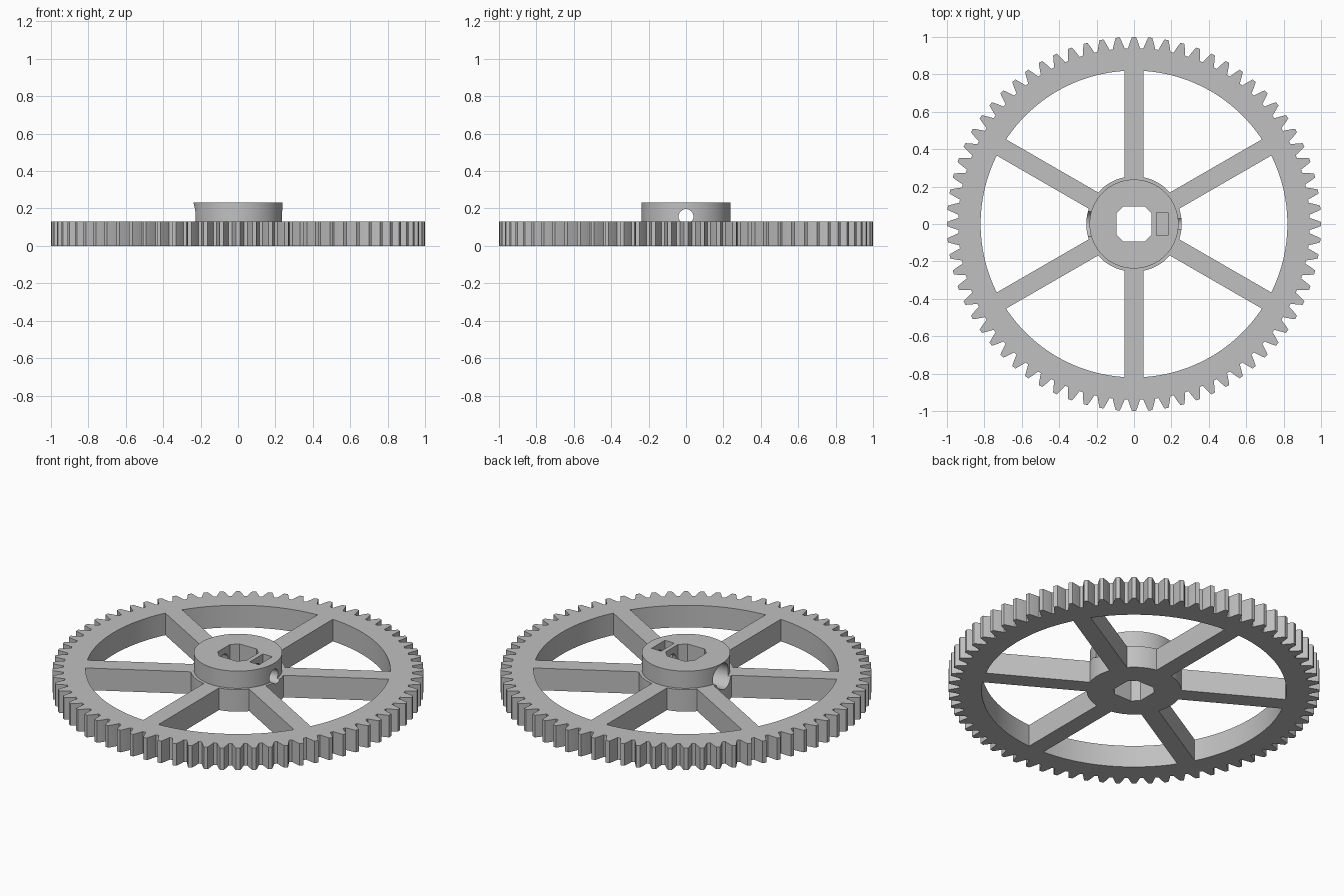
import bpy
import bmesh
from math import pi, sin, cos, asin, radians
from mathutils import Matrix

TEETH = 72
WHEEL_H, BOSS_TOP = 0.131, 0.233
HUB_R, BOSS_R, RIM_R = 0.255, 0.238, 0.82
HOLE_Z = 0.157

cube = bpy.data.objects.get("Cube")
if cube:
    bpy.data.objects.remove(cube, do_unlink=True)

grey = bpy.data.materials.new("light_grey")
grey.use_nodes = True
colour = (0.53, 0.53, 0.53, 1)
grey.diffuse_color = colour
grey.node_tree.nodes["Principled BSDF"].inputs["Base Color"].default_value = colour


def polar(r, a):
    return (r * cos(a), r * sin(a))


def arc(r, start, end, steps):
    return [polar(r, start + (end - start) * i / steps) for i in range(steps + 1)]


def circle(r, steps=96):
    return arc(r, 0, 2 * pi, steps)[:-1]


def prism(name, outline, z0, z1, matrix=Matrix()):
    """Extrude a counter-clockwise outline from z0 to z1."""
    bm = bmesh.new()
    low = [bm.verts.new((x, y, z0)) for x, y in outline]
    high = [bm.verts.new((x, y, z1)) for x, y in outline]
    bm.faces.new(high)
    bm.faces.new(low[::-1])
    for i in range(len(low)):
        j = (i + 1) % len(low)
        bm.faces.new((low[i], low[j], high[j], high[i]))
    bm.transform(matrix)
    mesh = bpy.data.meshes.new(name)
    bm.to_mesh(mesh)
    bm.free()
    mesh.materials.append(grey)
    obj = bpy.data.objects.new(name, mesh)
    bpy.context.collection.objects.link(obj)
    return obj


def combine(target, tool, operation):
    """Apply one boolean and discard the tool."""
    mod = target.modifiers.new("boolean", 'BOOLEAN')
    mod.object, mod.operation, mod.solver = tool, operation, 'EXACT'
    graph = bpy.context.evaluated_depsgraph_get()
    mesh = bpy.data.meshes.new_from_object(target.evaluated_get(graph))
    target.modifiers.clear()
    target.data = mesh
    bpy.data.objects.remove(tool, do_unlink=True)


# Toothed disc: each flank is (radius, half width) from root to tip
flank = [(0.94, 0.032), (0.955, 0.0275), (0.973, 0.0212), (0.988, 0.0155), (1.0, 0.0105)]
outline = []
for t in range(TEETH):
    mid = 2 * pi * t / TEETH
    outline += [polar(r, mid - w / r) for r, w in flank]
    outline += [polar(r, mid + w / r) for r, w in reversed(flank)]
gear = prism("spoked_gear_wheel", outline, 0, WHEEL_H)

# Six windows leave the spokes between rim and hub
for k in range(6):
    mid = radians(60 * k)
    outer = radians(30) - asin(0.05 / RIM_R)
    inner = radians(30) - asin(0.05 / HUB_R)
    window = arc(RIM_R, mid - outer, mid + outer, 24) + arc(HUB_R, mid + inner, mid - inner, 12)
    combine(gear, prism("window_cutter", window, -0.1, 0.3), 'DIFFERENCE')

# Raised boss
combine(gear, prism("boss", circle(BOSS_R), 0.06, BOSS_TOP), 'UNION')

# Square bore with chamfered corners
s, c = 0.094, 0.057
bore = [(s, -c), (s, c), (c, s), (-c, s), (-s, c), (-s, -c), (-c, -s), (c, -s)]
combine(gear, prism("bore_cutter", bore, -0.1, 0.4), 'DIFFERENCE')

# Nut slot, open at the top
slot = [(0.12, -0.062), (0.182, -0.062), (0.182, 0.062), (0.12, 0.062)]
combine(gear, prism("slot_cutter", slot, 0.085, 0.4), 'DIFFERENCE')

# Cross screw hole and its wider head recess
along_x = Matrix.Translation((0, 0, HOLE_Z)) @ Matrix.Rotation(pi / 2, 4, 'Y')
combine(gear, prism("screw_cutter", circle(0.04, 32), -0.4, 0.4, along_x), 'DIFFERENCE')
combine(gear, prism("head_cutter", circle(0.072, 48), -0.4, -0.13, along_x), 'DIFFERENCE')

bpy.ops.object.select_all(action='DESELECT')
gear.select_set(True)
bpy.context.view_layer.objects.active = gear
bpy.ops.object.shade_smooth_by_angle(angle=radians(25))
